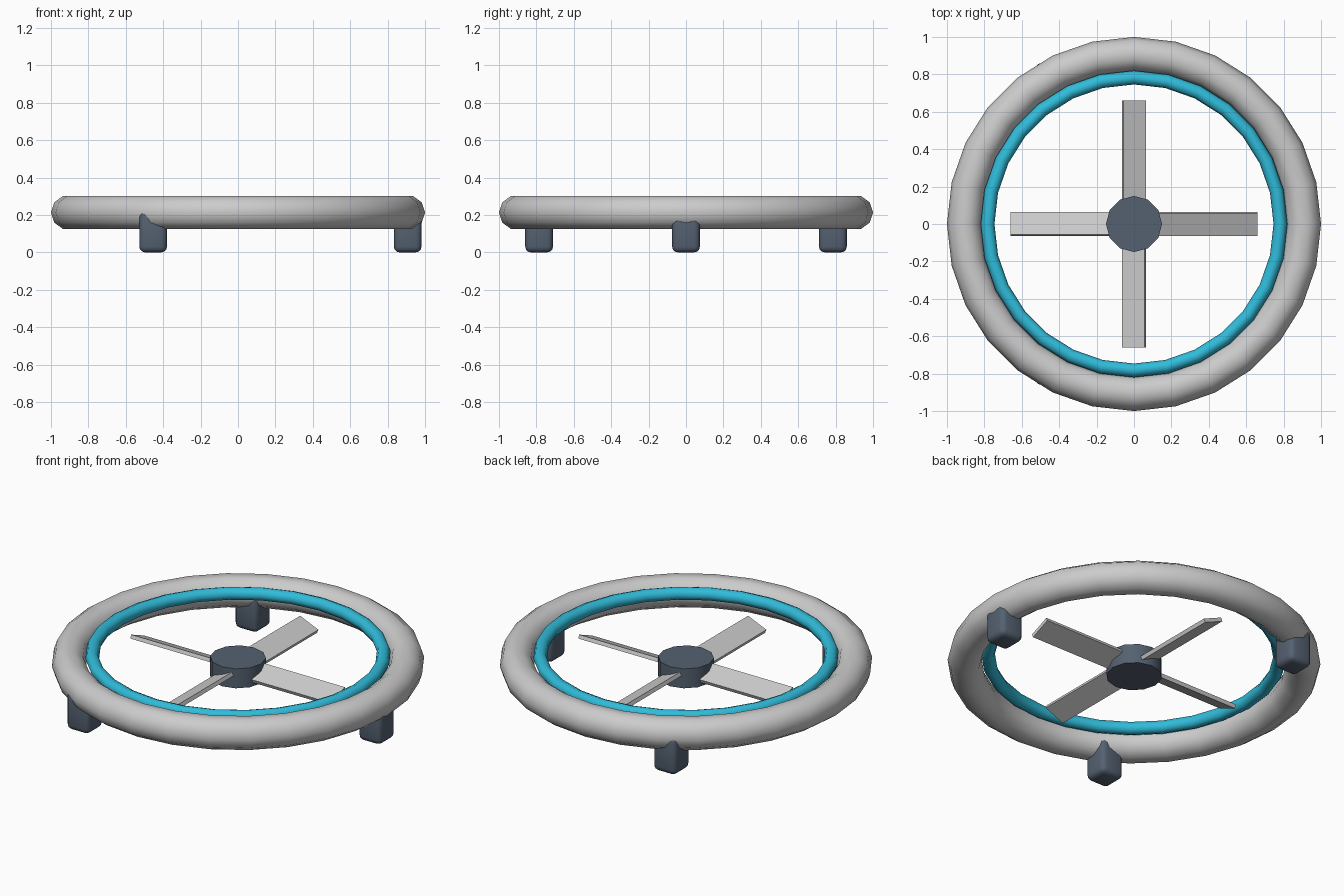
import bpy
from math import cos, sin, pi, radians

if "Cube" in bpy.data.objects:
    bpy.data.objects.remove(bpy.data.objects["Cube"])


def material(name, colour):
    m = bpy.data.materials.new(name)
    m.diffuse_color = (*colour, 1)
    m.use_nodes = True
    m.node_tree.nodes["Principled BSDF"].inputs["Base Color"].default_value = m.diffuse_color
    return m


slate = material("slate", (0.09, 0.12, 0.165))
cyan = material("cyan", (0.03, 0.5, 0.7))


def finish(name, mat=None, angle=30):
    ob = bpy.context.object
    ob.name = name
    if mat:
        ob.data.materials.append(mat)
    bpy.ops.object.shade_smooth_by_angle(angle=radians(angle))
    return ob


def ring(name, major, minor, sides, z, mat=None):
    bpy.ops.mesh.primitive_torus_add(
        major_radius=major, minor_radius=minor, major_segments=28,
        minor_segments=sides, location=(0, 0, z))
    return finish(name, mat, 60)


def box(name, size, loc, bevel=0, mat=None):
    bpy.ops.mesh.primitive_cube_add(size=1, location=loc)
    ob = bpy.context.object
    ob.scale = size
    bpy.ops.object.transform_apply(location=False, rotation=False, scale=True)
    if bevel:
        mod = ob.modifiers.new("rounding", 'BEVEL')
        mod.width = bevel
        mod.segments = 3
        bpy.ops.object.modifier_apply(modifier=mod.name)
    return finish(name, mat, 40 if bevel else 20)


# Outer guard ring and the coloured light ring inside it
ring("guard_ring", 0.908, 0.092, 10, 0.213)
ring("light_ring", 0.783, 0.037, 8, 0.253, cyan)

# Central hub
bpy.ops.mesh.primitive_cylinder_add(
    vertices=12, radius=0.15, depth=0.115, location=(0, 0, 0.182))
finish("hub", slate, 40)

# Four pitched blades around the hub
for i in range(4):
    a = i * pi / 2
    blade = box(f"blade_{i + 1}", (0.58, 0.13, 0.022),
                (0.37 * cos(a), 0.37 * sin(a), 0.182))
    blade.rotation_euler = (radians(23), 0, a)

# Three rounded feet under the guard ring
for i in range(3):
    a = i * 2 * pi / 3
    box(f"foot_{i + 1}", (0.148, 0.148, 0.22),
        (0.907 * cos(a), 0.907 * sin(a), 0.11), 0.03, slate)
